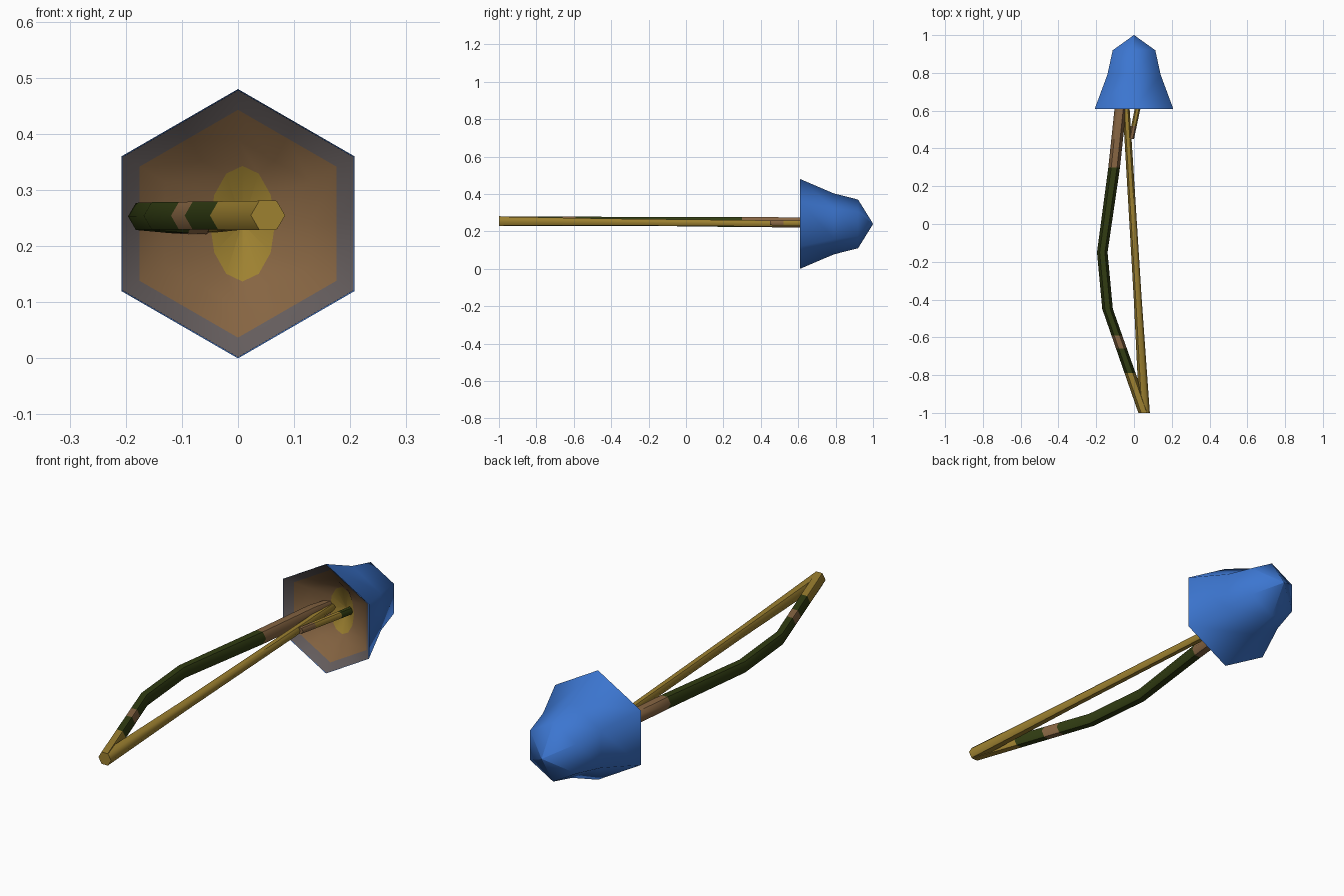
import bpy, math

if "Cube" in bpy.data.objects:
    bpy.data.objects.remove(bpy.data.objects["Cube"])

def material(name, rgb):
    m = bpy.data.materials.new(name)
    m.diffuse_color = (*rgb, 1)
    m.use_nodes = True
    m.node_tree.nodes["Principled BSDF"].inputs["Base Color"].default_value = m.diffuse_color
    return m

BLUE = material("petal blue", (0.045, 0.18, 0.63))
GREY = material("rim grey", (0.13, 0.11, 0.11))
BROWN = material("brown", (0.24, 0.13, 0.055))
GOLD = material("gold", (0.34, 0.22, 0.03))
GREEN = material("leaf green", (0.03, 0.045, 0.006))

def loft(name, rings, band_mats, cap_start=None, cap_end=None, angle=60):
    """Skin a list of rings; band_mats gives one material per band."""
    mats = list(dict.fromkeys(band_mats + [c for c in (cap_start, cap_end) if c]))
    n = len(rings[0])
    verts = [p for r in rings for p in r]
    faces, idx = [], []
    for i, m in enumerate(band_mats):
        for j in range(n):
            a, b = i * n + j, i * n + (j + 1) % n
            faces.append((a, b, b + n, a + n))
            idx.append(mats.index(m))
    if cap_start:
        faces.append(tuple(reversed(range(n))))
        idx.append(mats.index(cap_start))
    if cap_end:
        k = (len(rings) - 1) * n
        faces.append(tuple(range(k, k + n)))
        idx.append(mats.index(cap_end))
    me = bpy.data.meshes.new(name)
    me.from_pydata(verts, [], faces)
    for m in mats:
        me.materials.append(m)
    for p, i in zip(me.polygons, idx):
        p.material_index = i
    ob = bpy.data.objects.new(name, me)
    bpy.context.collection.objects.link(ob)
    bpy.ops.object.select_all(action='DESELECT')
    ob.select_set(True)
    bpy.context.view_layer.objects.active = ob
    bpy.ops.object.shade_smooth_by_angle(angle=math.radians(angle))
    return ob

def ring(x, y, z, rx, rz, n=6, turn=0.0):
    # ordered so that sides lofted towards +y face outwards
    return [(x + rx * math.cos(turn - 2 * math.pi * j / n), y,
             z + rz * math.sin(turn - 2 * math.pi * j / n)) for j in range(n)]

def tube(name, path, bands, cap_start, cap_end):
    """Hexagonal tube along path (x, y, z, radius); bands = (end y, material)."""
    stops = sorted({p[1] for p in path} | {b[0] for b in bands if b[0] < path[-1][1]})
    rings = []
    for y in stops:
        for p, q in zip(path, path[1:]):
            if p[1] <= y <= q[1]:
                t = (y - p[1]) / (q[1] - p[1])
                x, _, z, r = [a + (b - a) * t for a, b in zip(p, q)]
                rings.append(ring(x, y, z, r, r))
                break
    mats = [next(m for end, m in bands if (a + b) / 2 < end)
            for a, b in zip(stops, stops[1:])]
    return loft(name, rings, mats, cap_start, cap_end)

# Blue flower bell, open towards the front
UP = math.pi / 2
profile = [(0.61, 0.24), (0.79, 0.163), (0.92, 0.13), (1.0, 0.001)]
loft("flower_bell", [ring(0, y, 0.24, r, r, 6, UP) for y, r in profile], [BLUE] * 3)

# Shallow bowl lining inside the bell: grey rim, brown wall, gold heart
def hex_ring(y, r):
    c = ring(0, y, 0.24, r, r, 6, UP)
    out = []
    for a, b in zip(c, c[1:] + c[:1]):
        out += [a, tuple((u + v) / 2 for u, v in zip(a, b))]
    return out

lining = [hex_ring(0.611, 0.238), hex_ring(0.64, 0.203), hex_ring(0.675, 0.15),
          ring(0.008, 0.71, 0.24, 0.058, 0.103, 12, UP),
          ring(0.008, 0.74, 0.24, 0.001, 0.001, 12, UP)]
loft("bell_lining", lining, [GREY, BROWN, BROWN, GOLD])

# Bent green stem
tube("bent_stem",
     [(0.053, -1.0, 0.255, 0.03), (-0.14, -0.45, 0.254, 0.028),
      (-0.168, -0.15, 0.253, 0.028), (-0.105, 0.3, 0.25, 0.031),
      (-0.072, 0.61, 0.248, 0.031), (-0.055, 0.75, 0.246, 0.02)],
     [(-0.79, GOLD), (-0.66, GREEN), (-0.59, BROWN), (0.3, GREEN), (1, BROWN)],
     GOLD, BROWN)

# Straight golden stalk
tube("straight_stalk",
     [(0.056, -1.0, 0.255, 0.028), (0.02, -0.4, 0.25, 0.021),
      (-0.048, 0.72, 0.24, 0.018)],
     [(1, GOLD)], GOLD, GOLD)

# Short pistil reaching out of the bell
tube("pistil",
     [(-0.014, 0.45, 0.245, 0.014), (0.045, 0.74, 0.245, 0.016)],
     [(0.52, BROWN), (0.66, GOLD), (1, GREEN)], BROWN, GREEN)
